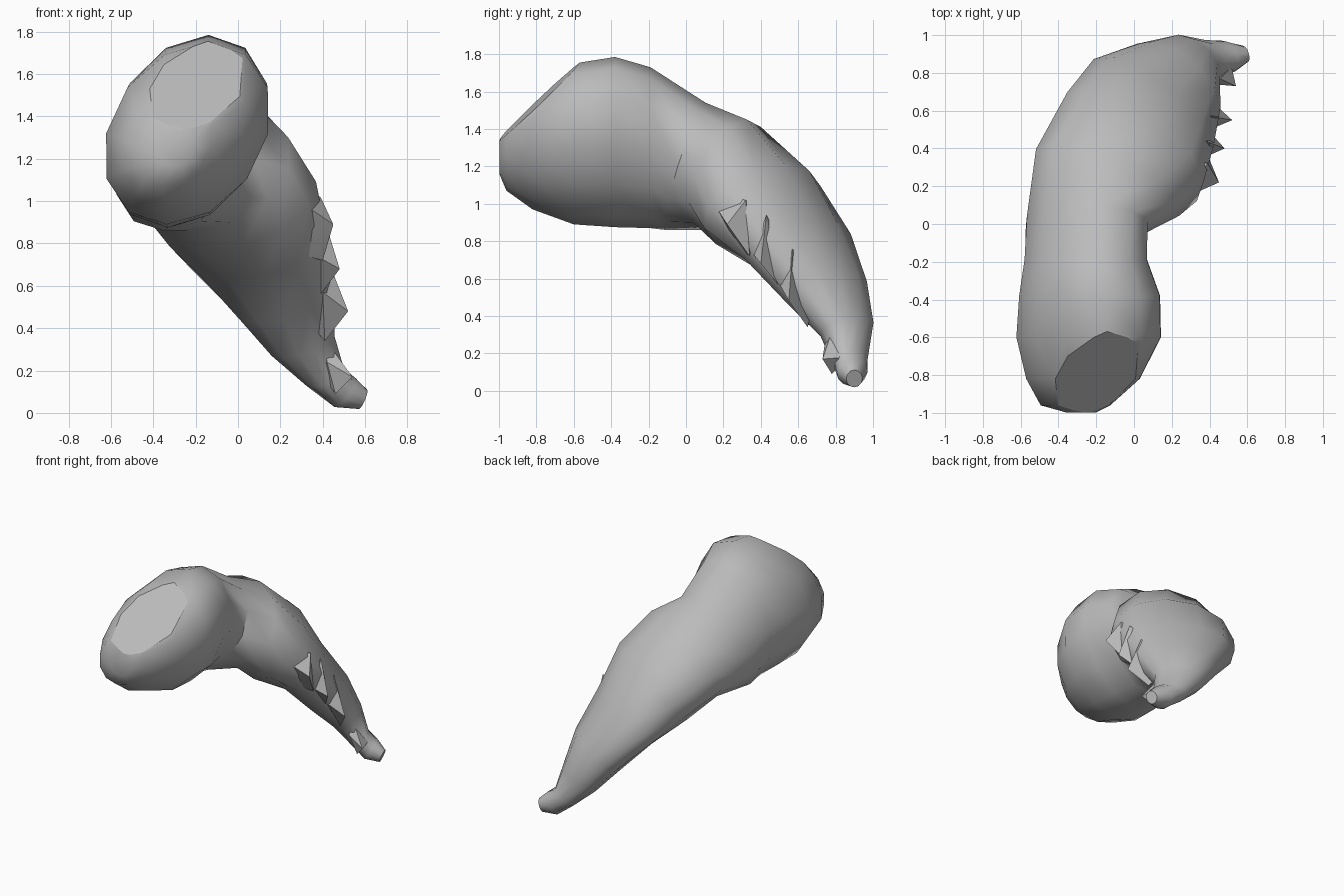
import bpy, bmesh, math
from mathutils import Vector

cube = bpy.data.objects.get("Cube")
if cube:
    bpy.data.objects.remove(cube, do_unlink=True)

grey = bpy.data.materials.new("plain_grey")
grey.use_nodes = True
COLOUR = (0.5, 0.5, 0.5, 1)
grey.diffuse_color = COLOUR
grey.node_tree.nodes["Principled BSDF"].inputs["Base Color"].default_value = COLOUR

SIDES = 12


def finish(bm, name, angle):
    """Turn a bmesh into a named, shaded, coloured object."""
    bmesh.ops.recalc_face_normals(bm, faces=bm.faces)
    mesh = bpy.data.meshes.new(name)
    bm.to_mesh(mesh)
    bm.free()
    mesh.materials.append(grey)
    obj = bpy.data.objects.new(name, mesh)
    bpy.context.collection.objects.link(obj)
    bpy.ops.object.select_all(action='DESELECT')
    obj.select_set(True)
    bpy.context.view_layer.objects.active = obj
    bpy.ops.object.shade_smooth_by_angle(angle=math.radians(angle), keep_sharp_edges=True)
    return obj


# Cross-sections: centre, half width, half thickness, turn of the wide axis
sections = [
    ((-.28, -.998, 1.25), .08, .09, 0),
    ((-.31, -.96, 1.26), .19, .19, 0),
    ((-.27, -.82, 1.30), .31, .33, 0),
    ((-.24, -.60, 1.32), .395, .43, 0),
    ((-.235, -.38, 1.33), .385, .455, 0),
    ((-.255, -.19, 1.30), .335, .43, 0),
    ((-.25, .00, 1.20), .33, .36, 8),
    ((-.14, .22, 1.155), .42, .325, 25),
    ((-.01, .41, .98), .45, .30, 40),
    ((.09, .60, .77), .41, .21, 42),
    ((.22, .75, .53), .29, .18, 45),
    ((.30, .86, .33), .18, .13, 45),
    ((.41, .88, .17), .12, .08, 50),
    ((.50, .89, .10), .09, .085, 65),
    ((.59, .90, .065), .045, .05, 75),
]

# Pouch: one loft that swells at the head and narrows into the tail
bm = bmesh.new()
centres = [Vector(s[0]) for s in sections]
rings = []
for i, (c, wide, thick, turn) in enumerate(sections):
    c = centres[i]
    along = centres[min(i + 1, len(centres) - 1)] - centres[max(i - 1, 0)]
    if turn == 0:
        along = Vector((0, 1, 0))
    t = math.radians(turn)
    u = Vector((math.cos(t), -math.sin(t), 0))
    v = u.cross(along).normalized()
    lean = .25 if c.y < .1 else .1
    ring = []
    for k in range(SIDES):
        a = math.tau * k / SIDES
        ring.append(bm.verts.new(c + u * wide * math.sin(a + lean) + v * thick * math.cos(a)))
    rings.append(ring)
for r, s in zip(rings, rings[1:]):
    for k in range(SIDES):
        n = (k + 1) % SIDES
        bm.faces.new((r[k], r[n], s[n], s[k]))
bm.faces.new(rings[0])
bm.faces.new(rings[-1])

# Flat facet sliced across the upper front of the head
cut = bmesh.ops.bisect_plane(bm, geom=bm.verts[:] + bm.edges[:] + bm.faces[:],
                             plane_co=(-.18, -.78, 1.55), plane_no=(.06, -.7, .71),
                             clear_outer=True)
rim = [e for e in cut["geom_cut"] if isinstance(e, bmesh.types.BMEdge)]
bmesh.ops.holes_fill(bm, edges=rim)
for e in rim:
    e.smooth = False
finish(bm, "pouch", 48)


# Folds: angular creases along the inner edge, each pinched out to its first point
def fold(name, *points):
    bm = bmesh.new()
    for p in points:
        bm.verts.new(p)
    bmesh.ops.convex_hull(bm, input=bm.verts[:])
    finish(bm, name, 15)


fold("fold_upper", (.45, .22, .89), (.20, .11, 1.06), (.10, .24, .80),
     (.40, .34, .72), (.39, .32, 1.02), (.1, .4, .95))
fold("fold_middle", (.48, .40, .68), (.40, .43, .94), (.39, .36, .73),
     (.39, .50, .56), (.2, .55, .72))
fold("fold_lower", (.52, .55, .48), (.41, .57, .76), (.40, .50, .57),
     (.41, .65, .34), (.25, .7, .52))
fold("fold_tail", (.54, .73, .17), (.41, .79, .35), (.42, .74, .24),
     (.46, .78, .09), (.38, .86, .2), (.51, .86, .18))
